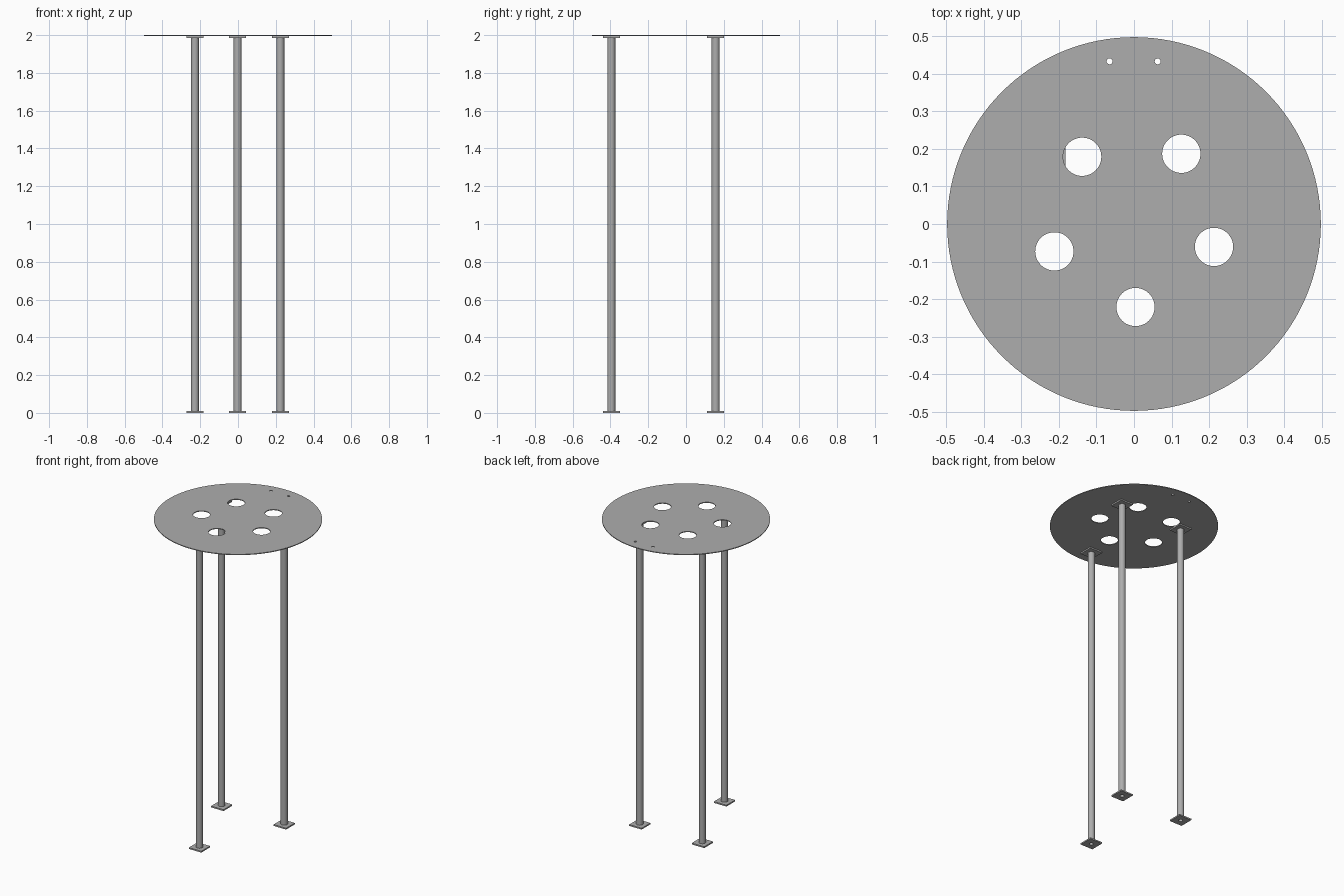
import bpy, bmesh, math

if "Cube" in bpy.data.objects:
    bpy.data.objects.remove(bpy.data.objects["Cube"])

steel = bpy.data.materials.new("grey_steel")
steel.diffuse_color = (0.42, 0.42, 0.42, 1)
steel.use_nodes = True
steel.node_tree.nodes["Principled BSDF"].inputs["Base Color"].default_value = steel.diffuse_color


def circle(cx, cy, r, n):
    return [(cx + r * math.cos(2 * math.pi * i / n),
             cy + r * math.sin(2 * math.pi * i / n)) for i in range(n)]


def square(h):
    return [(-h, -h), (h, -h), (h, h), (-h, h)]


def extruded(name, loops, x, y, z0, z1):
    """Flat outline with holes, filled and extruded from z0 to z1."""
    cu = bpy.data.curves.new(name + "_outline", 'CURVE')
    cu.dimensions = '2D'
    cu.fill_mode = 'BOTH'
    cu.extrude = (z1 - z0) / 2
    for pts in loops:
        sp = cu.splines.new('POLY')
        sp.points.add(len(pts) - 1)
        for p, (px, py) in zip(sp.points, pts):
            p.co = (px, py, 0, 1)
        sp.use_cyclic_u = True
    tmp = bpy.data.objects.new(name + "_outline", cu)
    bpy.context.collection.objects.link(tmp)
    dg = bpy.context.evaluated_depsgraph_get()
    me = bpy.data.meshes.new_from_object(tmp.evaluated_get(dg))
    bpy.data.objects.remove(tmp)
    bm = bmesh.new()
    bm.from_mesh(me)
    bmesh.ops.remove_doubles(bm, verts=bm.verts, dist=1e-5)
    bmesh.ops.recalc_face_normals(bm, faces=bm.faces)
    bm.to_mesh(me)
    bm.free()
    me.name = name
    me.materials.clear()
    me.materials.append(steel)
    ob = bpy.data.objects.new(name, me)
    ob.location = (x, y, (z0 + z1) / 2)
    bpy.context.collection.objects.link(ob)
    bpy.ops.object.select_all(action='DESELECT')
    ob.select_set(True)
    bpy.context.view_layer.objects.active = ob
    bpy.ops.object.shade_smooth_by_angle(angle=math.radians(30))
    return ob


# round table top with five large holes and two small ones
holes = [(-0.138, 0.179), (0.126, 0.187), (-0.212, -0.073),
         (0.213, -0.061), (0.004, -0.221)]
loops = [circle(0, 0, 0.4975, 128)]
loops += [circle(x, y, 0.051, 48) for x, y in holes]
loops += [circle(x, 0.433, 0.008, 20) for x in (-0.065, 0.063)]
extruded("top_disc", loops, 0, 0, 1.995, 2.0)

# three tubular legs with square end plates
T = 0.009
legs = {"front": (-0.002, -0.395), "back_left": (-0.228, 0.157),
        "back_right": (0.224, 0.157)}
for side, (x, y) in legs.items():
    plate = [square(0.045), circle(0, 0, 0.012, 24)]
    extruded(side + "_foot_plate", plate, x, y, 0, T)
    extruded(side + "_top_plate", plate, x, y, 1.995 - T, 1.995)
    tube = [circle(0, 0, 0.021, 40), circle(0, 0, 0.018, 40)]
    extruded(side + "_leg", tube, x, y, T, 1.995 - T)
